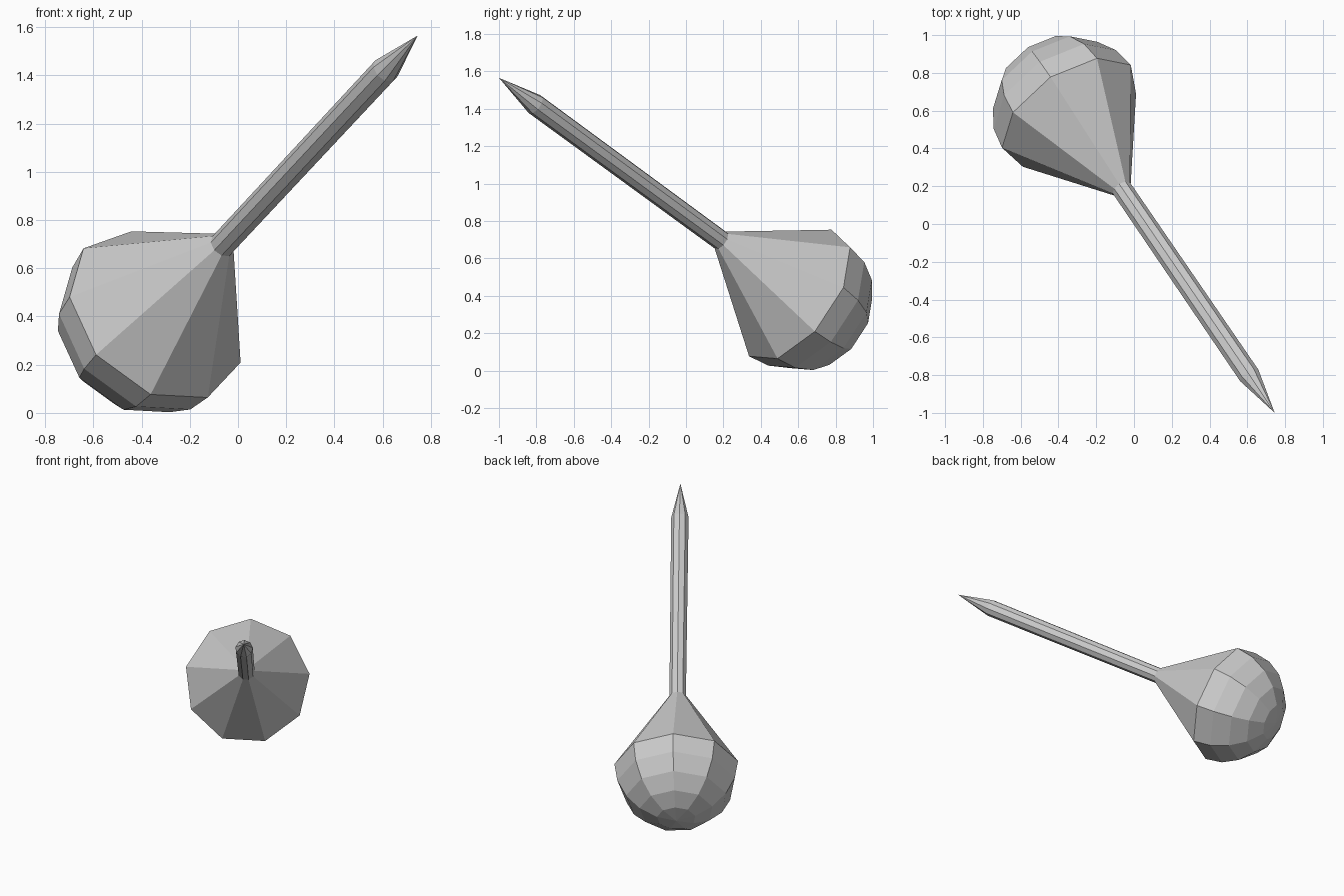
import bpy, bmesh, math
from mathutils import Vector, Matrix

if "Cube" in bpy.data.objects:
    bpy.data.objects.remove(bpy.data.objects["Cube"])

SIDES = 9
R = 0.412                                  # bulb radius
CENTRE = Vector((-0.34, 0.59, 0.401))      # centre of the bulb's widest ring
TIP = Vector((0.745, -1.0, 1.565))
axis = (TIP - CENTRE).normalized()
length = (TIP - CENTRE).length

# Local frame: z along the pin, x towards one corner of the nine-sided ring
x = Vector((-0.10, 0.185, 0.354))
x = (x - axis * x.dot(axis)).normalized()
y = axis.cross(x)
frame = Matrix((x, y, axis)).transposed().to_4x4()
frame.translation = CENTRE


def lathe(name, profile):
    """Revolve (radius, height) points; radius 0 makes a pole, open ends get capped."""
    bm = bmesh.new()
    rings = []
    for r, h in profile:
        n = SIDES if r > 0 else 1
        rings.append([bm.verts.new((r * math.cos(math.tau * i / SIDES),
                                    r * math.sin(math.tau * i / SIDES), h))
                      for i in range(n)])
    for a, b in zip(rings, rings[1:]):
        for i in range(SIDES):
            j = (i + 1) % SIDES
            quad = [a[i % len(a)], a[j % len(a)], b[j % len(b)], b[i % len(b)]]
            bm.faces.new(list(dict.fromkeys(quad)))
    bmesh.ops.recalc_face_normals(bm, faces=bm.faces)
    mesh = bpy.data.meshes.new(name)
    bm.to_mesh(mesh)
    bm.free()
    obj = bpy.data.objects.new(name, mesh)
    obj.matrix_world = frame
    bpy.context.collection.objects.link(obj)
    return obj


# One closed body: rounded bulb, conical neck, thin shaft and pointed tip
profile = [(0, -R)]
for k in range(4, -1, -1):
    a = math.radians(18 * k)
    profile.append((R * math.cos(a), -R * math.sin(a)))
profile += [(0.055, 0.57), (0.058, 1.975), (0, length)]
lathe("bulb_and_spike", profile)
